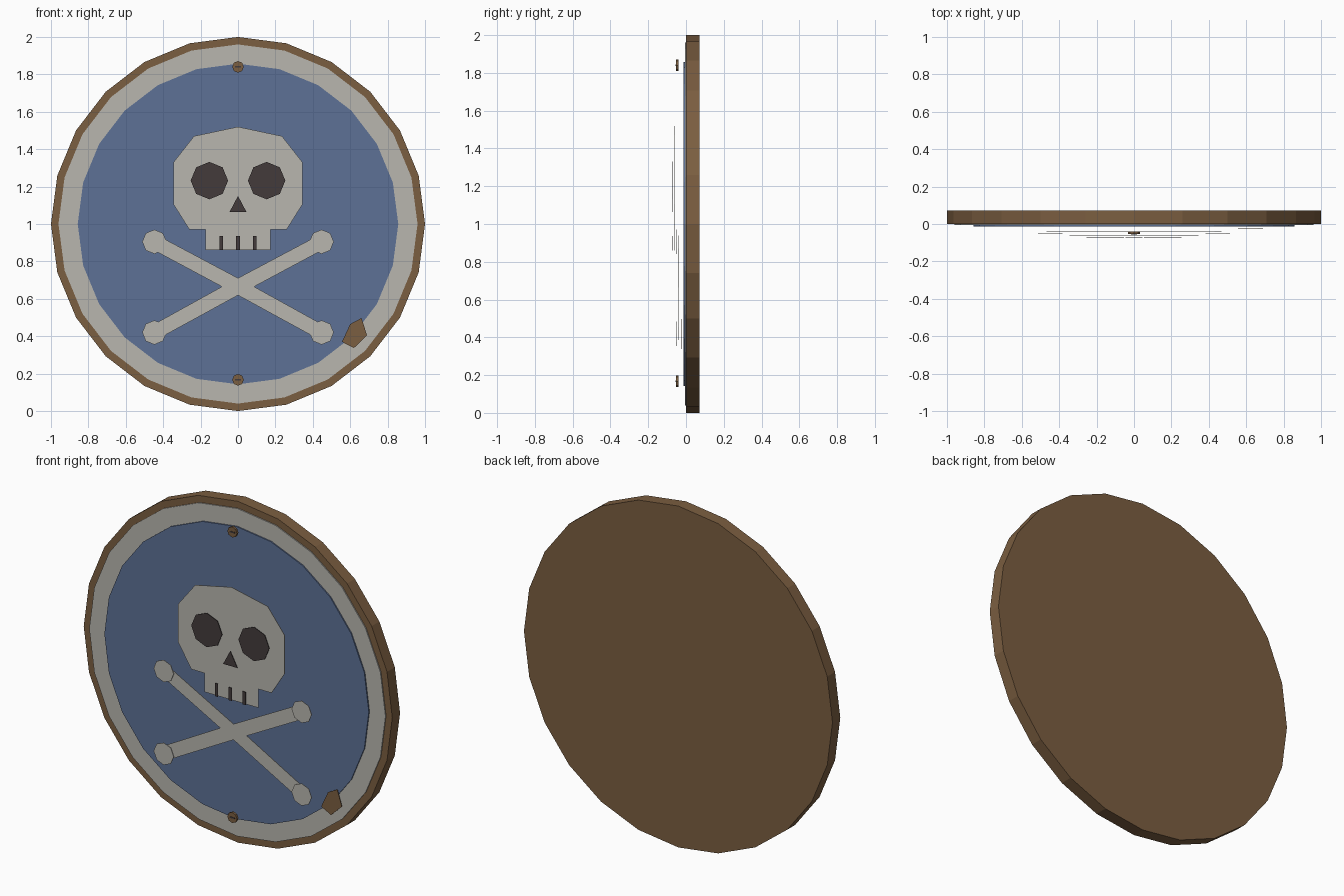
import bpy, bmesh, math

cube = bpy.data.objects.get("Cube")
if cube:
    bpy.data.objects.remove(cube, do_unlink=True)


def material(name, rgb):
    mat = bpy.data.materials.new(name)
    mat.use_nodes = True
    mat.diffuse_color = (*rgb, 1)
    bsdf = mat.node_tree.nodes["Principled BSDF"]
    bsdf.inputs["Base Color"].default_value = (*rgb, 1)
    bsdf.inputs["Roughness"].default_value = 0.8
    return mat


wood = material("brown wood", (0.198, 0.112, 0.052))
cream = material("bone cream", (0.479, 0.468, 0.429))
blue = material("slate blue", (0.109, 0.165, 0.305))
dark = material("dark paint", (0.056, 0.044, 0.044))


def plate(name, outline, front, depth, mat):
    """Flat polygon in x, z, extruded back from y = front."""
    bm = bmesh.new()
    face = bm.faces.new([bm.verts.new((x, front, z)) for x, z in outline])
    ext = bmesh.ops.extrude_face_region(bm, geom=[face], use_keep_orig=True)
    moved = [g for g in ext["geom"] if isinstance(g, bmesh.types.BMVert)]
    bmesh.ops.translate(bm, verts=moved, vec=(0, depth, 0))
    bmesh.ops.recalc_face_normals(bm, faces=bm.faces)
    mesh = bpy.data.meshes.new(name)
    bm.to_mesh(mesh)
    bm.free()
    mesh.materials.append(mat)
    obj = bpy.data.objects.new(name, mesh)
    bpy.context.collection.objects.link(obj)
    return obj


def ring(x, z, radius, sides):
    steps = [math.tau * i / sides for i in range(sides)]
    return [(x + radius * math.sin(a), z + radius * math.cos(a)) for a in steps]


def mirrored(half):
    """Close a right-hand outline, listed top to bottom, across x = 0."""
    return half + [(-x, z) for x, z in reversed(half) if x > 0]


def box(x, z, width, height):
    w, h = width / 2, height / 2
    return [(x - w, z - h), (x + w, z - h), (x + w, z + h), (x - w, z + h)]


# Round board with its painted layers
plate("board", ring(0, 1, 1, 24), 0, 0.072, wood)
plate("pale_rim", ring(0, 1, 0.96, 24), -0.006, 0.006, cream)
plate("blue_field", ring(0, 1, 0.857, 24), -0.013, 0.007, blue)

# Crossed bones and their round ends
plate("crossed_bones", mirrored([
    (0, 0.711), (0.431, 0.94), (0.469, 0.87), (0.086, 0.665),
    (0.466, 0.455), (0.428, 0.385), (0, 0.619)]), -0.042, 0.003, cream)
for side, x in (("left", 0.447), ("right", -0.447)):
    for level, z in (("upper", 0.905), ("lower", 0.42)):
        plate(f"{level}_{side}_bone_end", ring(x, z, 0.065, 8), -0.05, 0.003, cream)

# Skull and its face
plate("skull", mirrored([
    (0, 1.52), (0.235, 1.47), (0.345, 1.33), (0.345, 1.105),
    (0.26, 0.97), (0.175, 0.97), (0.175, 0.86)]), -0.061, 0.003, cream)
for side, x in (("left", 0.153), ("right", -0.153)):
    plate(f"{side}_eye_socket", ring(x, 1.232, 0.1, 8), -0.072, 0.003, dark)
plate("nose_hole", mirrored([(0, 1.15), (0.046, 1.063)]), -0.072, 0.003, dark)
for i in range(3):
    plate(f"tooth_gap_{i + 1}", box((i - 1) * 0.09, 0.898, 0.02, 0.076),
          -0.072, 0.003, dark)

# Screws at top and bottom
for level, z in (("upper", 1.84), ("lower", 0.167)):
    plate(f"{level}_screw", ring(0, z, 0.031, 8), -0.054, 0.014, wood)
    plate(f"{level}_screw_slot", box(0, z, 0.034, 0.008), -0.056, 0.002, dark)

# Chipped patch of bare wood on the rim
plate("bare_patch", [(0.6, 0.465), (0.66, 0.497), (0.69, 0.405),
                     (0.62, 0.337), (0.556, 0.37)], -0.024, 0.003, wood)
